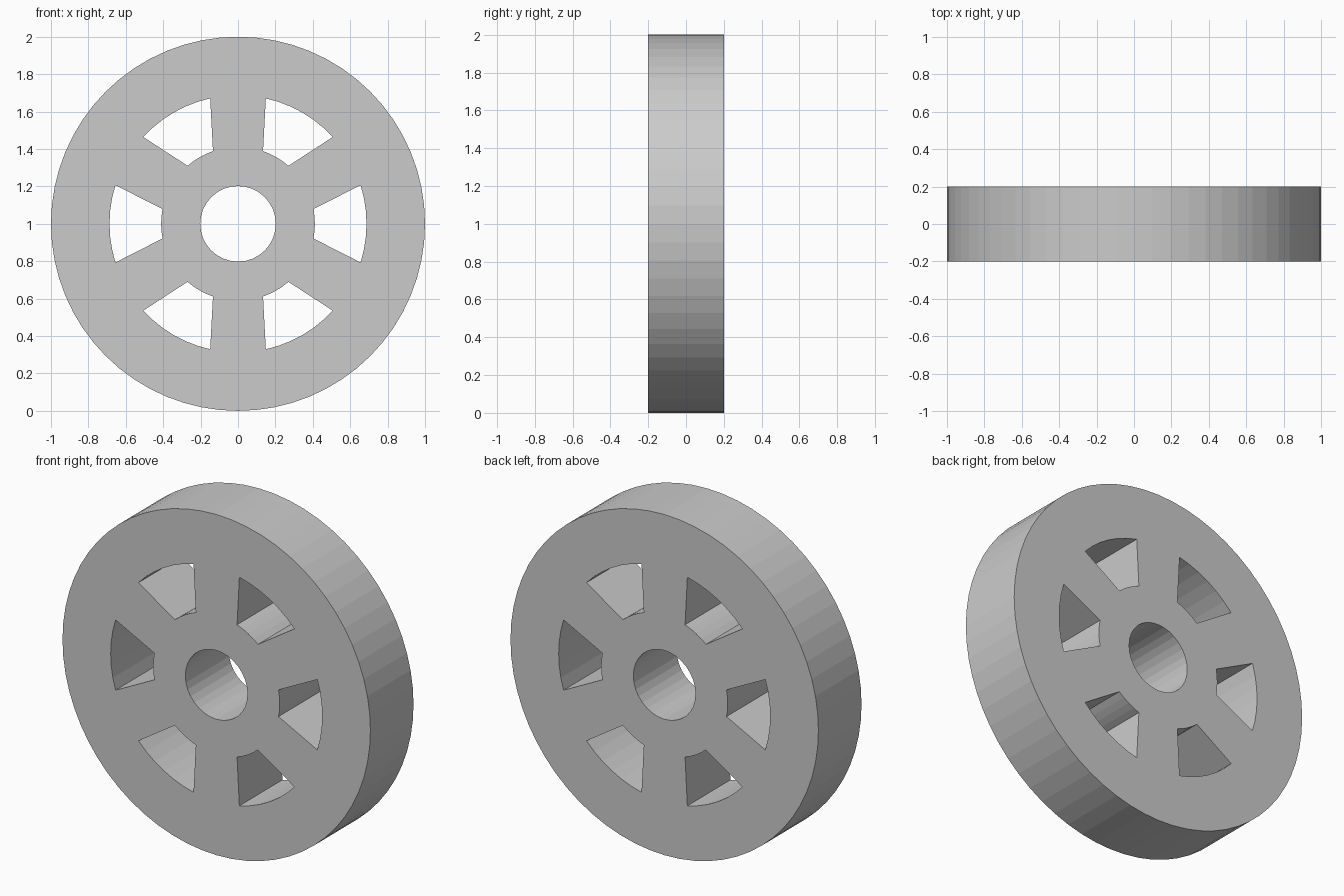
import bpy, bmesh
from math import sin, cos, pi, radians

if "Cube" in bpy.data.objects:
    bpy.data.objects.remove(bpy.data.objects["Cube"])

CZ = 1.0       # axle height
HALF = 0.2     # half the wheel thickness


def arc(radius, a0, a1, n):
    return [(radius * cos(a0 + (a1 - a0) * i / n),
             radius * sin(a0 + (a1 - a0) * i / n)) for i in range(n + 1)]


def add_prism(bm, outline, half):
    """Extrude an x/z outline along y."""
    front = [bm.verts.new((x, -half, z + CZ)) for x, z in outline]
    back = [bm.verts.new((x, half, z + CZ)) for x, z in outline]
    bm.faces.new(front)
    bm.faces.new(back[::-1])
    n = len(outline)
    for i in range(n):
        j = (i + 1) % n
        bm.faces.new((front[j], front[i], back[i], back[j]))


def finish(bm, name):
    bmesh.ops.recalc_face_normals(bm, faces=bm.faces)
    mesh = bpy.data.meshes.new(name)
    bm.to_mesh(mesh)
    bm.free()
    obj = bpy.data.objects.new(name, mesh)
    bpy.context.collection.objects.link(obj)
    return obj


# Wheel disc with rounded shoulders
bm = bmesh.new()
add_prism(bm, arc(1.0, 0, 2 * pi, 64)[:-1], HALF)
rims = [e for e in bm.edges if abs(e.verts[0].co.y - e.verts[1].co.y) < 1e-6]
bmesh.ops.bevel(bm, geom=rims, offset=0.115, offset_type='OFFSET',
                segments=5, profile=0.5, affect='EDGES')
wheel = finish(bm, "wheel")

# Cutter: axle bore and six windows between the spokes
bm = bmesh.new()
add_prism(bm, arc(0.202, 0, 2 * pi, 32)[:-1], 0.5)
for k in range(6):
    a = k * pi / 3
    o, i = radians(17.5), radians(11.0)
    add_prism(bm, arc(0.687, a - o, a + o, 6) + arc(0.411, a + i, a - i, 4), 0.5)
cutter = finish(bm, "window_cutter")
cutter.hide_render = True

mod = wheel.modifiers.new("openings", 'BOOLEAN')
mod.operation = 'DIFFERENCE'
mod.solver = 'EXACT'
mod.object = cutter
bpy.context.view_layer.objects.active = wheel
wheel.select_set(True)
bpy.ops.object.modifier_apply(modifier=mod.name)
bpy.data.objects.remove(cutter)
